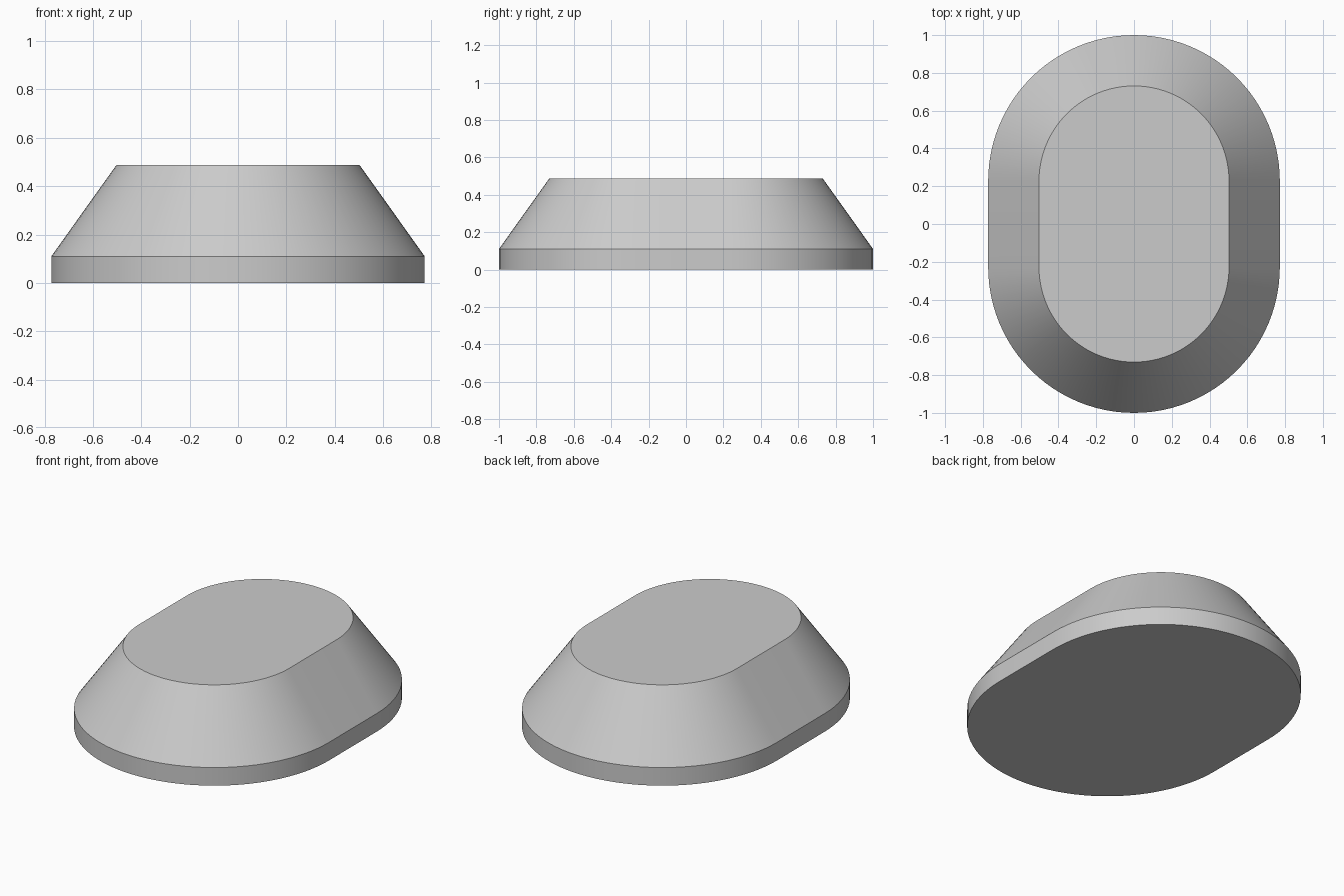
import bpy, bmesh, math

cube = bpy.data.objects.get("Cube")
if cube:
    bpy.data.objects.remove(cube, do_unlink=True)

STRAIGHT = 0.228   # half length of the straight flanks
ARC_STEPS = 48     # segments in each rounded end

grey = bpy.data.materials.new("light_grey")
grey.use_nodes = True
colour = (0.6, 0.6, 0.6, 1)
grey.diffuse_color = colour
grey.node_tree.nodes["Principled BSDF"].inputs["Base Color"].default_value = colour


def stadium_ring(bm, radius, z):
    """Closed outline with rounded front and back ends."""
    ring = []
    for start, shift in ((0, STRAIGHT), (math.pi, -STRAIGHT)):
        for i in range(ARC_STEPS + 1):
            a = start + math.pi * i / ARC_STEPS
            ring.append(bm.verts.new((radius * math.cos(a), radius * math.sin(a) + shift, z)))
    return ring


# Solid body: straight rim below, sloped sides above, flat caps
bm = bmesh.new()
rings = [stadium_ring(bm, r, z) for r, z in ((0.772, 0), (0.772, 0.11), (0.503, 0.487))]
for low, high in zip(rings, rings[1:]):
    for i in range(len(low)):
        j = (i + 1) % len(low)
        bm.faces.new((low[i], low[j], high[j], high[i]))
bm.faces.new(list(reversed(rings[0])))
bm.faces.new(rings[-1])

mesh = bpy.data.meshes.new("tapered_base")
bm.to_mesh(mesh)
bm.free()
mesh.materials.append(grey)
body = bpy.data.objects.new("tapered_base", mesh)
bpy.context.collection.objects.link(body)

# Smooth round ends with sharp rims
bpy.ops.object.select_all(action="DESELECT")
body.select_set(True)
bpy.context.view_layer.objects.active = body
bpy.ops.object.shade_smooth_by_angle(angle=math.radians(25))
